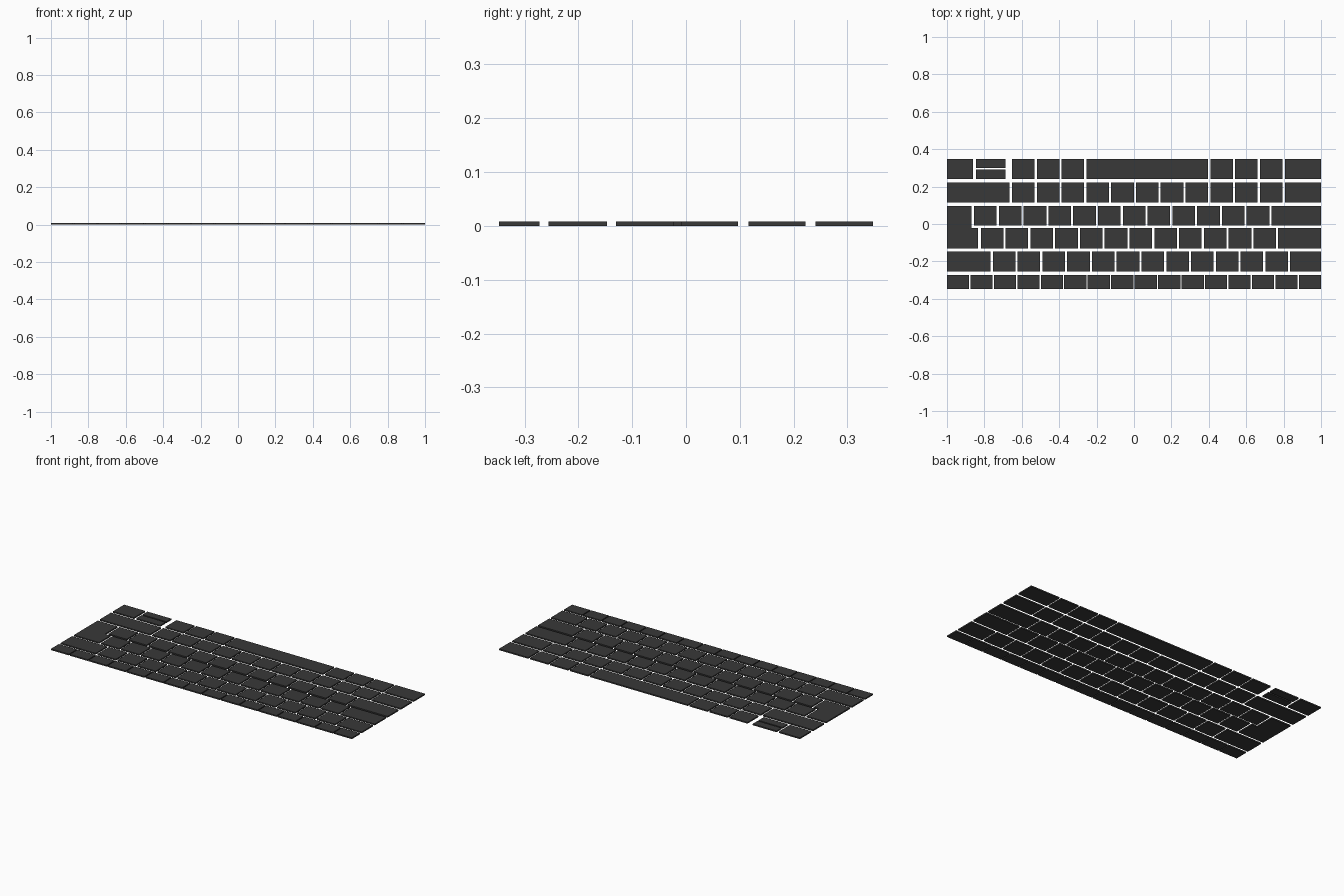
import bpy, bmesh

if "Cube" in bpy.data.objects:
    bpy.data.objects.remove(bpy.data.objects["Cube"])

H = 0.008                 # key thickness
PITCH, KEY = 0.1325, 0.121

mat = bpy.data.materials.new("dark_key")
mat.diffuse_color = (0.04, 0.04, 0.04, 1)
mat.use_nodes = True
mat.node_tree.nodes["Principled BSDF"].inputs["Base Color"].default_value = mat.diffuse_color


def slab(name, outline):
    """Extrude a flat outline up to the key thickness."""
    bm = bmesh.new()
    face = bm.faces.new([bm.verts.new((x, y, 0)) for x, y in outline])
    ext = bmesh.ops.extrude_face_region(bm, geom=[face])
    top = [v for v in ext["geom"] if isinstance(v, bmesh.types.BMVert)]
    bmesh.ops.translate(bm, verts=top, vec=(0, 0, H))
    bmesh.ops.recalc_face_normals(bm, faces=bm.faces)
    me = bpy.data.meshes.new(name)
    bm.to_mesh(me)
    bm.free()
    me.materials.append(mat)
    ob = bpy.data.objects.new(name, me)
    bpy.context.collection.objects.link(ob)
    return ob


def key(name, x0, x1, row):
    y0, y1 = row
    return slab(name, [(x0, y0), (x1, y0), (x1, y1), (x0, y1)])


def run(name, start, indices, row, pitch=PITCH, width=KEY):
    for i in indices:
        x = start + i * pitch
        key(f"{name}_{i + 1}", x, x + width, row)


# Row extents in y, from the space bar row to the function row
SPACE, LOWER, HOME = (0.241, 0.347), (0.116, 0.222), (-0.009, 0.097)
UPPER, NUMBER, FUNC = (-0.13, -0.022), (-0.255, -0.147), (-0.347, -0.272)

# Space bar row with modifiers and arrow keys
key("side_arrow_key", -1, -0.860, SPACE)
key("up_arrow_key", -0.845, -0.686, (0.241, 0.291))
key("down_arrow_key", -0.845, -0.686, (0.300, 0.347))
run("modifier_key", -0.652, [0, 1, 2, 8, 9, 10], SPACE)
key("space_bar", -0.2545, 0.396, SPACE)
key("corner_modifier_key", 0.806, 1, SPACE)

# Lower letter row
key("shift_key_a", -1, -0.666, LOWER)
run("lower_key", -0.652, range(11), LOWER)
key("shift_key_b", 0.806, 1, LOWER)

# Home row
run("home_key", -0.855, range(12), HOME)
key("caps_key", 0.735, 1, HOME)

# Upper letter row
run("upper_key", -0.819, range(12), UPPER)
key("tab_key", 0.771, 1, UPPER)

# L-shaped enter key spanning two rows
slab("enter_key", [(-1, UPPER[0]), (-0.833, UPPER[0]), (-0.833, UPPER[1]),
                   (-0.869, UPPER[1]), (-0.869, HOME[1]), (-1, HOME[1])])

# Number row
key("backspace_key", -1, -0.768, NUMBER)
run("number_key", -0.755, range(12), NUMBER)
key("number_end_key", 0.835, 1, NUMBER)

# Function row
run("function_key", -1, range(16), FUNC, pitch=1.881 / 15, width=0.119)
